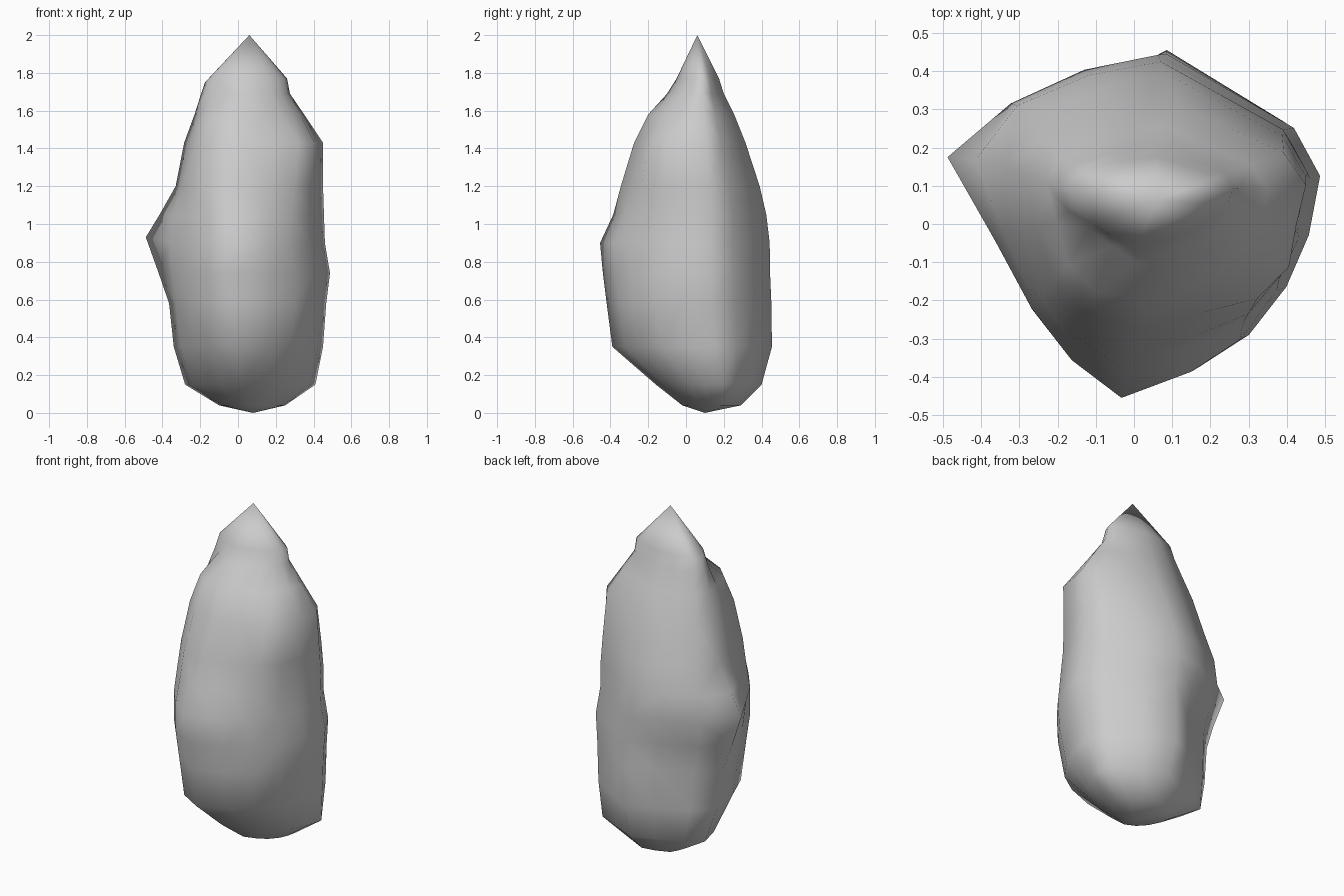
import bpy, bmesh

# Plan outline shared by all cross-sections
outline = [(-.40, .17), (-.36, -.04), (-.28, -.23), (-.17, -.37), (-.02, -.455),
           (.17, -.385), (.30, -.30), (.40, -.17), (.46, -.03), (.49, .13),
           (.42, .26), (.25, .36), (.08, .46), (-.12, .42), (-.32, .33)]

# Cross-sections: height, x min, x max, y min, y max
sections = [
    (.04, -.10, .25, -.02, .29),
    (.15, -.28, .41, -.16, .40),
    (.35, -.34, .45, -.39, .455),
    (.58, -.365, .467, -.42, .452),
    (.74, -.385, .487, -.44, .445),
    (.90, -.40, .46, -.455, .443),
    (1.05, -.38, .455, -.385, .425),
    (1.20, -.33, .45, -.345, .39),
    (1.43, -.285, .45, -.275, .315),
    (1.58, -.23, .35, -.20, .255),
    (1.69, -.195, .275, -.10, .20),
    (1.77, -.175, .26, -.05, .175),
]

bm = bmesh.new()
rings = []
for z, x0, x1, y0, y1 in sections:
    ring = []
    for px, py in outline:
        fx, fy = (px + .40) / .89, (py + .455) / .915
        ring.append(bm.verts.new((x0 + fx * (x1 - x0), y0 + fy * (y1 - y0), z)))
    rings.append(ring)

# Pointed bump on the left side, spreading up and down
rings[5][0].co = (-.488, .175, .93)
rings[4][0].co.x = -.42
rings[6][0].co.x = -.415
rings[11][0].co.z = 1.75

# Local shoulders and hollows: section, outline points, shift in x and y
for i, points, dx, dy in [
        (1, (13, 14), .03, -.03), (2, (13, 14), .035, -.035),
        (3, (13, 14), .04, -.04), (4, (13, 14), .025, -.025),   # hollow, back left
        (5, (2, 3), .015, .015), (7, (2, 3), -.02, -.02),
        (8, (2, 3), -.025, -.02), (9, (2, 3), -.02, -.02),      # shoulder, front left
        (10, (2, 3), .015, .015),
        (3, (6, 7), .01, -.01), (6, (6, 7), .01, -.01),
        (7, (6, 7), .015, -.015), (8, (6, 7), .03, -.02)]:      # shoulder, front right
    for j in points:
        rings[i][j].co.x += dx
        rings[i][j].co.y += dy

# Skin the sections and close with a low point and a peak
n = len(outline)
low = bm.verts.new((.08, .10, 0))
peak = bm.verts.new((.06, .06, 2))
for k in range(n):
    m = (k + 1) % n
    for a, b in zip(rings, rings[1:]):
        bm.faces.new((a[k], a[m], b[m], b[k]))
    bm.faces.new((low, rings[0][m], rings[0][k]))
    bm.faces.new((peak, rings[-1][k], rings[-1][m]))
bmesh.ops.triangulate(bm, faces=bm.faces[:])
bmesh.ops.recalc_face_normals(bm, faces=bm.faces[:])
for f in bm.faces:
    f.smooth = True

mesh = bpy.data.meshes.new("standing_rock")
bm.to_mesh(mesh)
bm.free()
bpy.context.collection.objects.link(bpy.data.objects.new("standing_rock", mesh))
